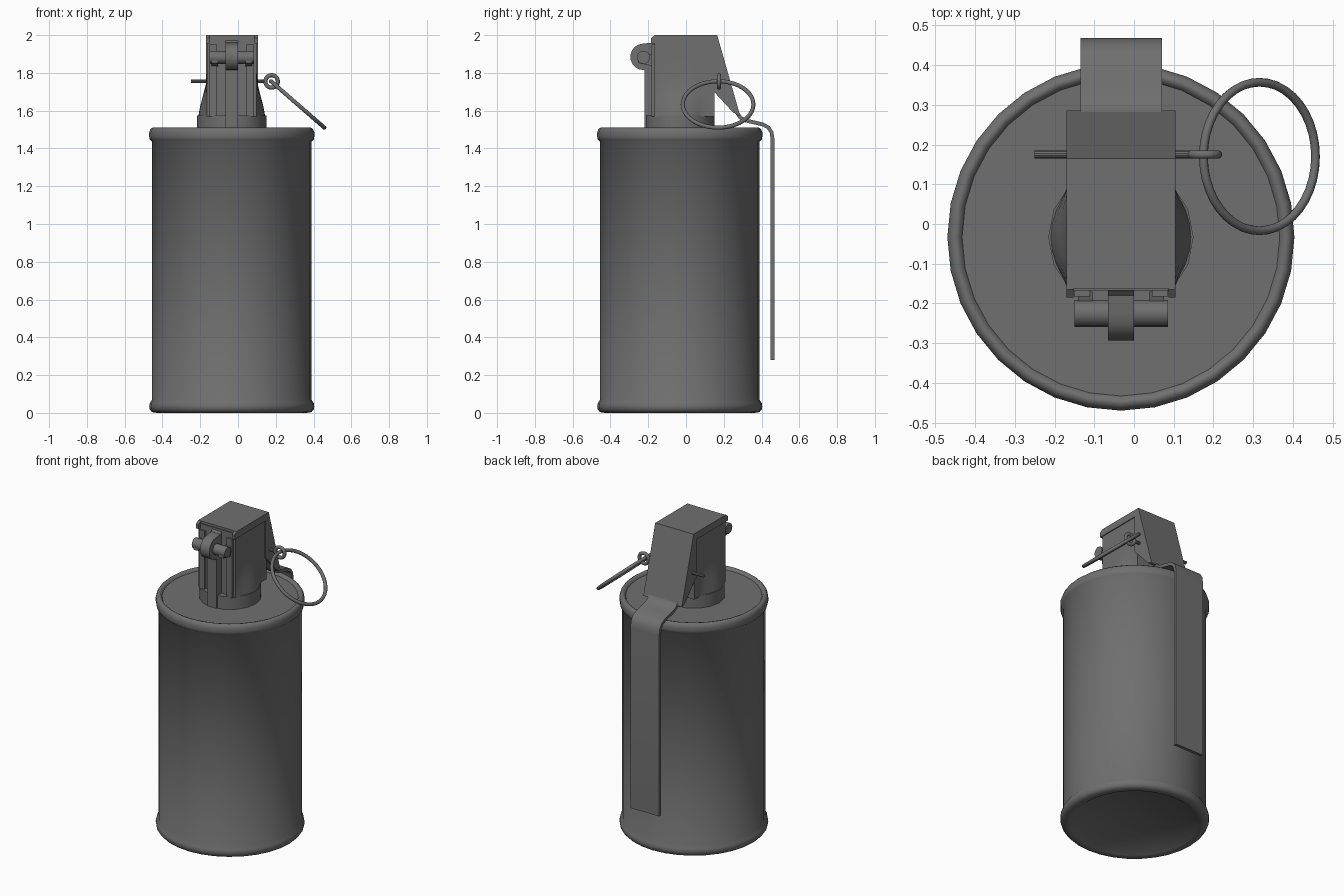
import bpy, bmesh, math

if "Cube" in bpy.data.objects:
    bpy.data.objects.remove(bpy.data.objects["Cube"])

CX = CY = -0.033
dark = bpy.data.materials.new("dark_grey_metal")
dark.diffuse_color = (0.16, 0.16, 0.16, 1)
dark.use_nodes = True
dark.node_tree.nodes["Principled BSDF"].inputs["Base Color"].default_value = dark.diffuse_color


def finish(name, bm, angle=35):
    bmesh.ops.recalc_face_normals(bm, faces=bm.faces[:])
    me = bpy.data.meshes.new(name)
    bm.to_mesh(me)
    bm.free()
    me.materials.append(dark)
    ob = bpy.data.objects.new(name, me)
    bpy.context.collection.objects.link(ob)
    bpy.ops.object.select_all(action='DESELECT')
    ob.select_set(True)
    bpy.context.view_layer.objects.active = ob
    bpy.ops.object.shade_smooth_by_angle(angle=math.radians(angle))
    return ob


def lathe(name, profile, segs, angle=35):
    """Revolve (radius, z) points around the can axis."""
    bm = bmesh.new()
    rings = []
    for r, z in profile:
        if r == 0:
            rings.append([bm.verts.new((CX, CY, z))] * segs)
        else:
            rings.append([bm.verts.new((CX + r * math.cos(2 * math.pi * i / segs),
                                        CY + r * math.sin(2 * math.pi * i / segs), z))
                          for i in range(segs)])
    for a, b in zip(rings, rings[1:]):
        for i in range(segs):
            j = (i + 1) % segs
            bm.faces.new(list(dict.fromkeys((a[i], a[j], b[j], b[i]))))
    return finish(name, bm, angle)


def extrude_x(name, profile, x0, x1):
    """Extrude a (y, z) outline along x."""
    bm = bmesh.new()
    f = bm.faces.new([bm.verts.new((x0, y, z)) for y, z in profile])
    ext = bmesh.ops.extrude_face_region(bm, geom=[f])
    bmesh.ops.translate(bm, vec=(x1 - x0, 0, 0),
                        verts=[g for g in ext['geom'] if isinstance(g, bmesh.types.BMVert)])
    return finish(name, bm)


def rod_x(name, x0, x1, y, z, r, segs=16):
    pts = [(y + r * math.cos(2 * math.pi * i / segs), z + r * math.sin(2 * math.pi * i / segs))
           for i in range(segs)]
    return extrude_x(name, pts, x0, x1)


def torus(name, loc, rot, major, minor, segs):
    bpy.ops.mesh.primitive_torus_add(location=loc, rotation=rot, major_radius=major,
                                     minor_radius=minor, major_segments=segs, minor_segments=10)
    bpy.context.object.name = name
    bpy.context.object.data.materials.append(dark)
    bpy.ops.object.shade_smooth()


# can with rolled rims and recessed ends
lathe("can_body", [(0, 0.012), (0.366, 0.012), (0.378, 0.003), (0.395, 0.0), (0.422, 0.004),
                   (0.434, 0.018), (0.437, 0.035), (0.434, 0.052), (0.421, 0.072),
                   (0.421, 1.435), (0.434, 1.447), (0.437, 1.462), (0.437, 1.485),
                   (0.431, 1.501), (0.42, 1.51), (0.408, 1.507), (0.40, 1.493), (0, 1.493)], 32, 55)

# fuse collar
lathe("fuse_collar", [(0, 1.49), (0.183, 1.49), (0.183, 1.575), (0, 1.575)], 16)

# fuse head: flat-sided block whose sides flare out to the round collar
bm = bmesh.new()
ys = [-0.168, -0.13, -0.1, -0.065, -0.033, 0.0, 0.034, 0.064, 0.1, 0.15]
rings = []
for z, t in ((1.57, 1.0), (1.62, 0.8), (1.68, 0.45), (1.74, 0.12), (1.80, 0.0), (1.985, 0.0)):
    half = [0.132 + t * max(0, math.sqrt(max(0, 0.177 ** 2 - (y - CY) ** 2)) - 0.132) for y in ys]
    side = [(CX + h, y) for h, y in zip(half, ys)]
    other = [(CX - h, y) for h, y in zip(half, ys)][::-1]
    rings.append([bm.verts.new((x, y, z)) for x, y in side + other])
n = len(rings[0])
for a, b in zip(rings, rings[1:]):
    for i in range(n):
        bm.faces.new((a[i], a[(i + 1) % n], b[(i + 1) % n], b[i]))
bm.faces.new(rings[0])
bm.faces.new(rings[-1])
finish("fuse_head", bm)

# front ribs and hinge ears below the pin
for side, s in (("left", -1), ("right", 1)):
    a, b = sorted((CX + s * 0.078, CX + s * 0.118))
    extrude_x("front_rib_" + side, [(-0.182, 1.57), (-0.15, 1.57), (-0.15, 1.95), (-0.182, 1.95)], a, b)
    a, b = sorted((CX + s * 0.072, CX + s * 0.108))
    extrude_x("hinge_ear_" + side, [(-0.255, 1.852), (-0.17, 1.835), (-0.17, 1.905), (-0.255, 1.875)],
              a, b)

# front post, hinge lug and hinge pin
extrude_x("front_post", [(-0.22, 1.495), (-0.15, 1.495), (-0.15, 1.84), (-0.22, 1.84)], -0.066, 0.0)
lug = [(-0.225 + 0.07 * math.cos(math.radians(a)), 1.885 + 0.07 * math.sin(math.radians(a)))
       for a in range(90, 331, 20)]
extrude_x("hinge_lug", lug + [(-0.16, 1.85), (-0.16, 1.98), (-0.18, 1.96)], -0.066, 0.0)
rod_x("hinge_pin", -0.15, 0.085, -0.225, 1.882, 0.034)

# lever cap: top and sloped back, plus side flanges
extrude_x("lever_cap", [(-0.163, 2.0), (0.165, 2.0), (0.286, 1.575), (0.268, 1.575),
                        (0.15, 1.98), (-0.163, 1.98)], -0.169, 0.104)
flange = [(-0.165, 2.0), (0.165, 2.0), (0.286, 1.575), (0.25, 1.59), (0.13, 1.72),
          (0.13, 1.955), (-0.185, 1.955), (-0.185, 1.985)]
extrude_x("cap_flange_left", flange, -0.17, -0.152)
extrude_x("cap_flange_right", flange, 0.087, 0.105)

# long lever strip: centre line thickened into a closed outline
path = [(0.245, 1.66), (0.27, 1.59), (0.288, 1.563), (0.315, 1.548), (0.36, 1.538), (0.41, 1.526),
        (0.437, 1.51), (0.453, 1.485), (0.458, 1.45), (0.458, 0.28)]
outer, inner = [], []
for i, (y, z) in enumerate(path):
    y0, z0 = path[max(i - 1, 0)]
    y1, z1 = path[min(i + 1, len(path) - 1)]
    d = math.hypot(y1 - y0, z1 - z0)
    ny, nz = -(z1 - z0) / d * 0.01, (y1 - y0) / d * 0.01
    outer.append((y + ny, z + nz))
    inner.append((y - ny, z - nz))
extrude_x("lever_strip", outer + inner[::-1], -0.135, 0.07)

# safety pin, its eye and the pull ring
rod_x("safety_pin", -0.25, 0.145, 0.175, 1.755, 0.010, 10)
torus("pin_eye", (0.178, 0.175, 1.755), (math.pi / 2, 0, 0), 0.033, 0.011, 24)
torus("pull_ring", (0.316, 0.17, 1.633), (0, math.radians(41), 0), 0.187, 0.011, 40)
